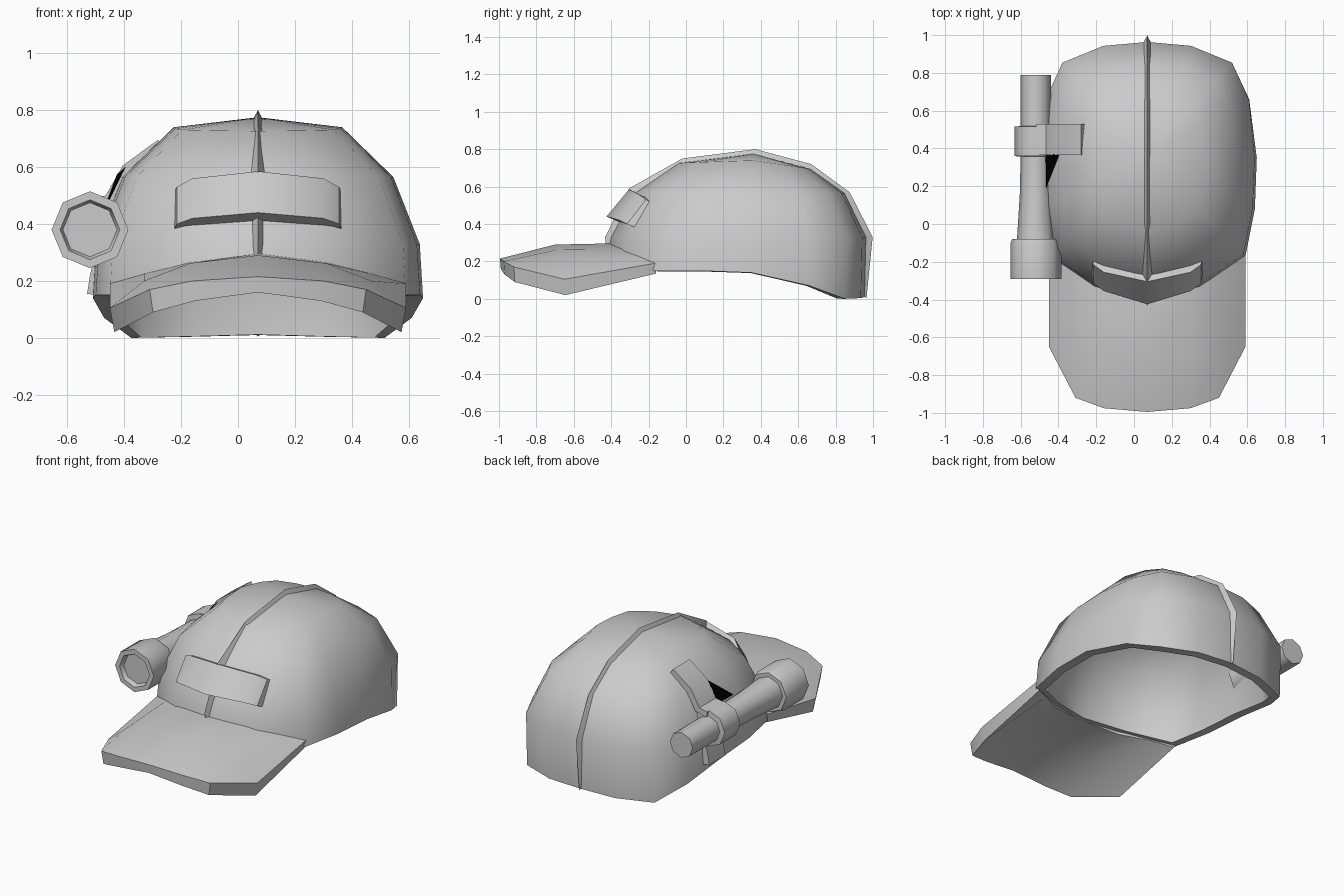
import bpy, bmesh, math
from mathutils import Vector

if "Cube" in bpy.data.objects:
    bpy.data.objects.remove(bpy.data.objects["Cube"])

CX = 0.07  # cap symmetry plane


def material(name, value):
    mat = bpy.data.materials.new(name)
    mat.diffuse_color = (value, value, value, 1)
    mat.use_nodes = True
    mat.node_tree.nodes["Principled BSDF"].inputs["Base Color"].default_value = mat.diffuse_color
    return mat


grey = material("plain grey", 0.6)
black = material("black", 0.0)


def make(name, verts, faces, angle=40, thickness=0.0, mat=grey):
    """Mesh object with merged vertices, outward normals and optional shell thickness."""
    mesh = bpy.data.meshes.new(name)
    mesh.from_pydata(verts, [], faces)
    bm = bmesh.new()
    bm.from_mesh(mesh)
    bmesh.ops.remove_doubles(bm, verts=bm.verts, dist=1e-4)
    bmesh.ops.dissolve_degenerate(bm, edges=bm.edges, dist=1e-4)
    bmesh.ops.holes_fill(bm, edges=[e for e in bm.edges if e.is_boundary], sides=4)
    if thickness == 0:
        bmesh.ops.recalc_face_normals(bm, faces=bm.faces)
    bm.to_mesh(mesh)
    bm.free()
    mesh.materials.append(mat)
    obj = bpy.data.objects.new(name, mesh)
    bpy.context.collection.objects.link(obj)
    bpy.ops.object.select_all(action='DESELECT')
    obj.select_set(True)
    bpy.context.view_layer.objects.active = obj
    if thickness:
        mod = obj.modifiers.new("thickness", 'SOLIDIFY')
        mod.thickness = thickness
        mod.offset = -1
        bpy.ops.object.modifier_apply(modifier=mod.name)
    bpy.ops.object.shade_smooth_by_angle(angle=math.radians(angle))
    return obj


def grid(name, rows, closed=False, **kw):
    """Skin a list of equally long point rows."""
    n = len(rows[0])
    verts = [p for row in rows for p in row]
    faces = []
    for r in range(len(rows) - 1):
        for c in range(n if closed else n - 1):
            d = (c + 1) % n
            faces.append((r * n + c, r * n + d, (r + 1) * n + d, (r + 1) * n + c))
    return make(name, verts, faces, **kw)


def mirrored(half):
    """Half row running from the centre to the right, completed left to right."""
    return ([(CX - u, y, z) for u, y, z in reversed(half[1:])]
            + [(CX + u, y, z) for u, y, z in half])


def slab(name, halves, under, angle):
    """Closed solid between mirrored rows and their copies moved by the under rule."""
    tops = [mirrored(h) for h in halves]
    lows = [mirrored([under(*p) for p in h]) for h in halves]
    rows = [t + low[::-1] for t, low in zip(tops, lows)]
    rows = [tops[0] + tops[0][::-1]] + rows + [tops[-1] + tops[-1][::-1]]
    return grid(name, rows, closed=True, angle=angle)


# Crown: rim outline from front to back, drawn up to the apex in domed steps
rim = [(0, -.42, .24), (.28, -.335, .21), (.52, -.17, .15), (.57, .08, .15),
       (.58, .35, .14), (.54, .66, .07), (.445, .85, .0), (.23, .935, .004), (0, .955, .01)]
outline = ([(CX + u, y, z) for u, y, z in rim]
           + [(CX - u, y, z) for u, y, z in reversed(rim[1:-1])])
apex = (CX, .36, .775)


def level(r, z, swell=0.0, drop=0.0):
    row = []
    for x, y, _ in outline:
        back = max(0, (y - apex[1]) / .6)
        front = max(0, (apex[1] - y) / .78)
        s = r + swell * back
        row.append((CX + (x - CX) * s, apex[1] + (y - apex[1]) * s,
                    z - drop * (back + .3 * front)))
    return row


grid("crown", [outline, level(.98, .33, .035), level(.82, .565), level(.51, .74, 0, .045),
               [apex] * len(outline)], closed=True, angle=50, thickness=.055)

# Seam ridge: triangular section swept over the crown from front to back
path = [(-.43, .25), (-.432, .33), (-.305, .59), (-.02, .75), (.37, .80),
        (.67, .72), (.875, .57), (.998, .33), (.965, .005)]
rows = []
for i, (y, z) in enumerate(path):
    inward = (Vector((.36, .30)) - Vector((y, z))).normalized() * .045
    rows.append([(CX, y, z), (CX + .024, y + inward.x, z + inward.y),
                 (CX - .024, y + inward.x, z + inward.y)])
grid("seam_ridge", rows, closed=True, angle=25)

# Brim: drooping sheet, back edge tucked into the crown
brim = [
    [(0, -.995, .215), (.23, -.975, .20), (.38, -.92, .17), (.52, -.65, .105)],
    [(0, -.70, .29), (.24, -.69, .262), (.40, -.67, .20), (.52, -.65, .105)],
    [(0, -.41, .296), (.24, -.335, .265), (.40, -.24, .225), (.52, -.165, .19)],
]
slab("brim", brim, lambda u, y, z: (u * .97, y + .005,
                                    z - .055 - .03 * min(1, u / .45) * (y < -.3)), 35)

# Badge plate wrapped around the forehead
plate = [
    [(0, -.425, .44), (.23, -.355, .42), (.285, -.315, .40)],
    [(0, -.305, .585), (.23, -.255, .56), (.285, -.215, .53)],
]
slab("badge_plate", plate, lambda u, y, z: (u * 1.05, y + .07, z - .03), 30)


# Torch parts: octagonal turnings along y
def turned(name, profile, angle=50):
    rows = []
    for r, y in profile:
        rows.append([(-.52 + r * math.cos(k * math.pi / 4), y,
                      .38 + r * math.sin(k * math.pi / 4)) for k in range(8)])
    return grid(name, rows, closed=True, angle=angle)


turned("torch_body", [(0, .79), (.08, .79), (.08, .36), (.085, .15), (.10, -.09), (0, -.09)])
turned("torch_head", [(0, -.08), (.125, -.08), (.135, -.105), (.135, -.29), (.105, -.29),
                      (.095, -.26), (0, -.26)])
turned("torch_clamp", [(.07, .355), (.112, .36), (.112, .515), (.07, .52)])


# Strap halves from the clamp to the crown
def strap(name, pts, t, y0, y1):
    rows = []
    for i, (x, z) in enumerate(pts):
        a = Vector(pts[max(i - 1, 0)])
        b = Vector(pts[min(i + 1, len(pts) - 1)])
        d = (b - a).normalized()
        ix, iz = x + d.y * t, z - d.x * t
        rows.append([(x, y0, z), (x, y1, z), (ix, y1, iz), (ix, y0, iz)])
    return grid(name, rows, closed=True, angle=25)


strap("upper_strap", [(-.52, .49), (-.465, .50), (-.405, .605), (-.31, .675), (-.28, .695)],
      .04, .365, .53)
strap("lower_strap", [(-.53, .155), (-.52, .22), (-.50, .30)], .04, .365, .525)

# Dark patch lying on the crown in front of the strap
patch = [(-.385, .37, .60), (-.417, .37, .57), (-.46, .37, .455), (-.457, .19, .45)]
lift = Vector((-.008, 0, .005))
make("dark_patch", [Vector(p) + lift for p in patch], [(0, 1, 3), (1, 2, 3)], mat=black)
